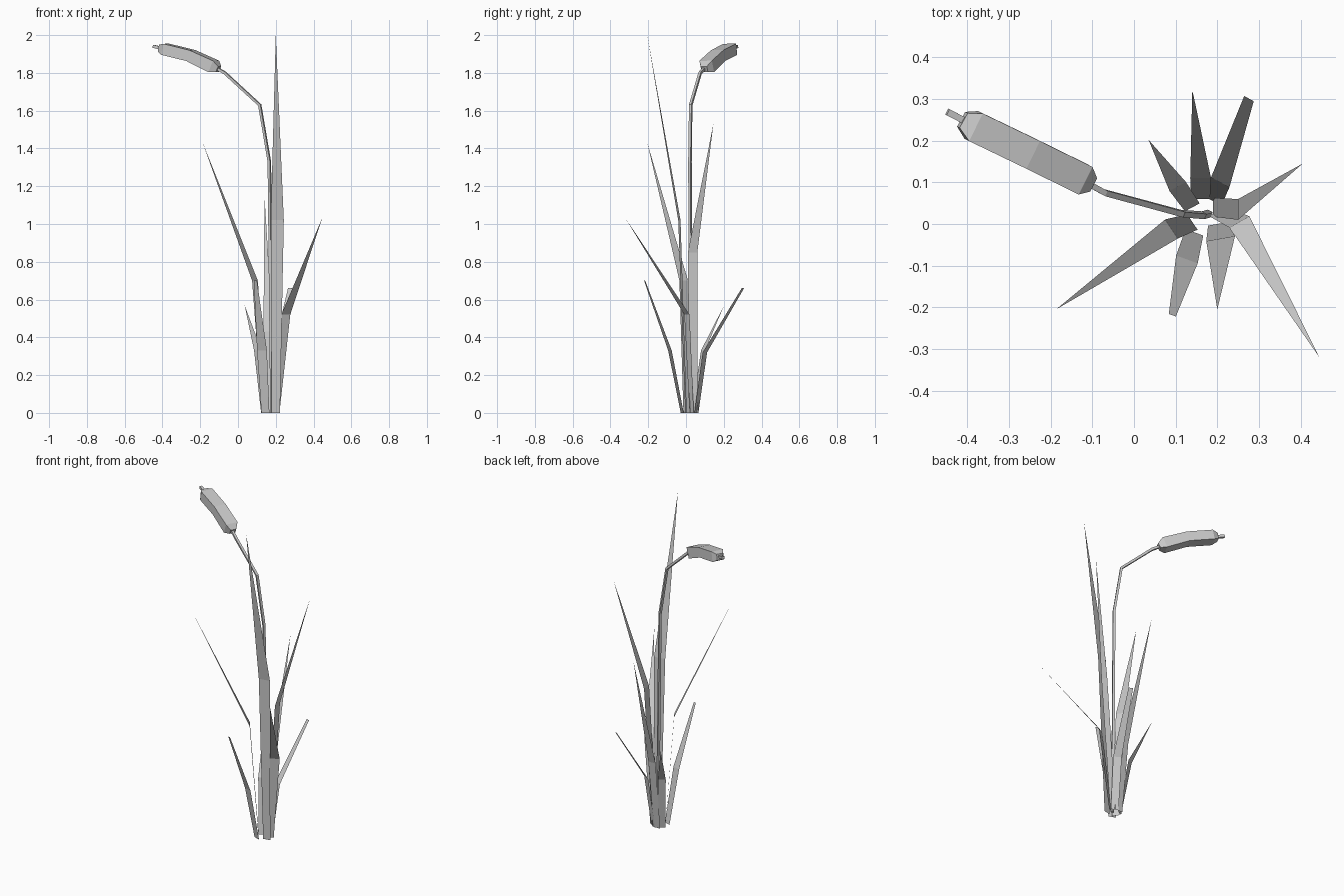
import bpy
import math
from mathutils import Vector

cube = bpy.data.objects.get("Cube")
if cube:
    bpy.data.objects.remove(cube)

grey = bpy.data.materials.new("plain grey")
grey.use_nodes = True
tone = (0.6, 0.6, 0.6, 1)
grey.diffuse_color = tone
grey.node_tree.nodes["Principled BSDF"].inputs["Base Color"].default_value = tone


def make_object(name, verts, faces):
    mesh = bpy.data.meshes.new(name)
    mesh.from_pydata(verts, [], faces)
    mesh.materials.append(grey)
    mesh.update()
    obj = bpy.data.objects.new(name, mesh)
    bpy.context.collection.objects.link(obj)
    return obj


def leaf(name, base, bend, tip, angle, tip_width=0, base_width=0.045, bend_width=0.055):
    """Flat blade of two segments; angle is the heading of its width."""
    side = Vector((math.cos(math.radians(angle)), math.sin(math.radians(angle)), 0))
    verts = []
    for centre, width in ((base, base_width), (bend, bend_width), (tip, tip_width)):
        verts += [Vector(centre) - side * width / 2, Vector(centre) + side * width / 2]
    if tip_width:
        faces = [(0, 1, 3, 2), (2, 3, 5, 4)]
    else:
        verts.pop()
        faces = [(0, 1, 3, 2), (2, 3, 4)]
    make_object(name, verts, faces)


def square_tube(name, stations):
    """Four-sided tube through (point, half width, half height) stations."""
    points = [Vector(s[0]) for s in stations]
    across = Vector((0.46, 0.89, 0)).normalized()
    verts, faces = [], []
    for i, (_, w, h) in enumerate(stations):
        along = (points[min(i + 1, len(points) - 1)] - points[max(i - 1, 0)]).normalized()
        side = (across - along * across.dot(along)).normalized()
        up = side.cross(along)
        for a, b in ((-1, -1), (1, -1), (1, 1), (-1, 1)):
            verts.append(points[i] + side * a * w + up * b * h)
    for i in range(len(points) - 1):
        for k in range(4):
            n = (k + 1) % 4
            faces.append((4 * i + k, 4 * i + n, 4 * i + 4 + n, 4 * i + 4 + k))
    last = 4 * len(points) - 4
    faces += [(3, 2, 1, 0), (last, last + 1, last + 2, last + 3)]
    make_object(name, verts, faces)


# Blades around the clump
leaf("front_left_leaf", (0.20, 0.03, 0), (0.253, 0.005, 0.52), (0.445, -0.32, 1.03), 30)
leaf("tall_front_leaf", (0.20, 0.0, 0), (0.208, -0.035, 1.02), (0.20, -0.205, 2.0), 10, 0, 0.045, 0.07)
leaf("short_front_leaf", (0.145, -0.02, 0), (0.127, -0.085, 0.33), (0.092, -0.219, 0.70), -20, 0.018)
leaf("front_right_leaf", (0.14, 0.005, 0), (0.09, -0.012, 0.70), (-0.187, -0.205, 1.43), -56)
leaf("short_back_right_leaf", (0.14, 0.04, 0), (0.105, 0.09, 0.33), (0.035, 0.202, 0.57), 28, 0, 0.04, 0.045)
leaf("back_leaf", (0.16, 0.06, 0), (0.16, 0.11, 0.43), (0.14, 0.322, 1.15), 0, 0, 0.045, 0.05)
leaf("short_back_left_leaf", (0.19, 0.055, 0), (0.207, 0.10, 0.32), (0.276, 0.301, 0.66), -28, 0.026, 0.045, 0.05)
leaf("left_leaf", (0.19, 0.04, 0), (0.25, 0.035, 0.85), (0.405, 0.145, 1.53), 90, 0, 0.045, 0.05)

# Bending stalk
square_tube("stalk", [(p, 0.007, 0.007) for p in (
    (0.18, 0.025, 0), (0.166, 0.021, 1.33), (0.115, 0.025, 1.63),
    (-0.07, 0.075, 1.80), (-0.11, 0.097, 1.823))])

# Drooping seed head with tapered ends, and the spike at its end
square_tube("seed_head", [
    ((-0.103, 0.097, 1.82), 0.018, 0.016), ((-0.128, 0.11, 1.834), 0.037, 0.033),
    ((-0.25, 0.17, 1.892), 0.037, 0.03), ((-0.385, 0.235, 1.925), 0.037, 0.03),
    ((-0.412, 0.25, 1.931), 0.02, 0.018)])
square_tube("head_spike", [((-0.405, 0.247, 1.93), 0.008, 0.008), ((-0.448, 0.269, 1.941), 0.008, 0.008)])
